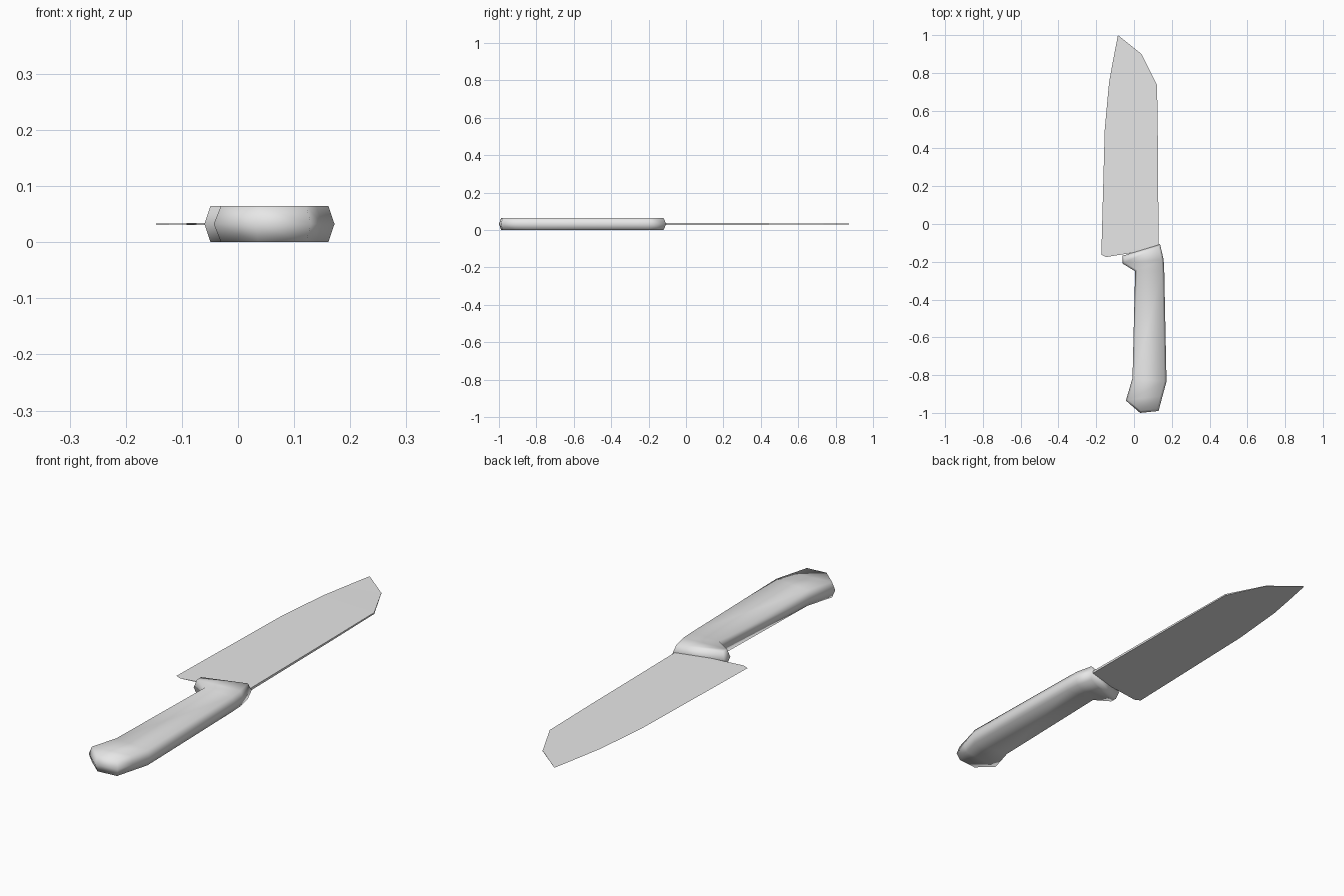
import bpy
import bmesh
from mathutils import Vector

cube = bpy.data.objects.get("Cube")
if cube:
    bpy.data.objects.remove(cube, do_unlink=True)

MID = 0.0325      # height of the centre plane
BEVEL = 0.011     # how far the flat faces sit inside the outline

grey = bpy.data.materials.new("plain grey")
grey.use_nodes = True
grey.diffuse_color = (0.8, 0.8, 0.8, 1)
grey.node_tree.nodes["Principled BSDF"].inputs["Base Color"].default_value = (0.8, 0.8, 0.8, 1)


def finish(bm, name, smooth):
    bmesh.ops.remove_doubles(bm, verts=bm.verts, dist=0.0001)
    bmesh.ops.recalc_face_normals(bm, faces=bm.faces)
    for face in bm.faces:
        face.smooth = smooth
    mesh = bpy.data.meshes.new(name)
    bm.to_mesh(mesh)
    bm.free()
    mesh.materials.append(grey)
    obj = bpy.data.objects.new(name, mesh)
    bpy.context.collection.objects.link(obj)
    return obj


def inset(points, dist):
    """Move each corner of a clockwise outline inward with mitred joints."""
    result = []
    for i, p in enumerate(points):
        before = (p - points[i - 1]).normalized()
        after = (points[(i + 1) % len(points)] - p).normalized()
        n1 = Vector((before.y, -before.x))
        n2 = Vector((after.y, -after.x))
        result.append(p + (n1 + n2) * dist / (1 + n1.dot(n2)))
    return result


# Handle: a plan outline, widest at mid height, with inset top and bottom
right_side = [(0.138, -0.106), (0.157, -0.19), (0.16, -0.25),
              (0.172, -0.835), (0.15, -0.915), (0.13, -0.99)]
left_side = [(0.032, -1.0), (-0.043, -0.935), (-0.008, -0.815),
             (0.006, -0.25), (-0.06, -0.21), (-0.06, -0.168)]
outline = [Vector(p) for p in right_side + left_side]
inner = inset(outline, BEVEL)
count = len(outline)

bm = bmesh.new()
rings = [[bm.verts.new((p.x, p.y, z)) for p in ring]
         for ring, z in ((inner, 0), (outline, MID), (inner, 2 * MID))]
for low, high in zip(rings, rings[1:]):
    for i in range(count):
        j = (i + 1) % count
        bm.faces.new((low[i], low[j], high[j], high[i]))
for ring in (rings[0], rings[2]):
    for i in range(count // 2 - 1):
        bm.faces.new((ring[i], ring[i + 1], ring[count - 2 - i], ring[count - 1 - i]))
finish(bm, "handle", True)

# Blade: a wedge from thick spine to sharp edge, running from heel to tip
# Each station: cutting edge point, spine point, half thickness of the spine
stations = [((-0.148, -0.175), (0.13, -0.13), 0.005),
            ((-0.173, -0.163), (0.13, -0.11), 0.005),
            ((-0.155, 0.5), (0.126, 0.45), 0.004),
            ((-0.132, 0.75), (0.122, 0.735), 0.003),
            ((-0.11, 0.87), (0.04, 0.9), 0.001),
            ((-0.085, 1.0), (-0.085, 1.0), 0)]
bm = bmesh.new()
rows = []
for edge, spine, half in stations[:-1]:
    rows.append([bm.verts.new((*edge, MID)),
                 bm.verts.new((*spine, MID + half)),
                 bm.verts.new((*spine, MID - half))])
tip = bm.verts.new((*stations[-1][0], MID))
bm.faces.new(rows[0])
for a, b in zip(rows, rows[1:]):
    for i in range(3):
        j = (i + 1) % 3
        bm.faces.new((a[i], a[j], b[j], b[i]))
for i in range(3):
    bm.faces.new((rows[-1][i], rows[-1][(i + 1) % 3], tip))
finish(bm, "blade", False)
